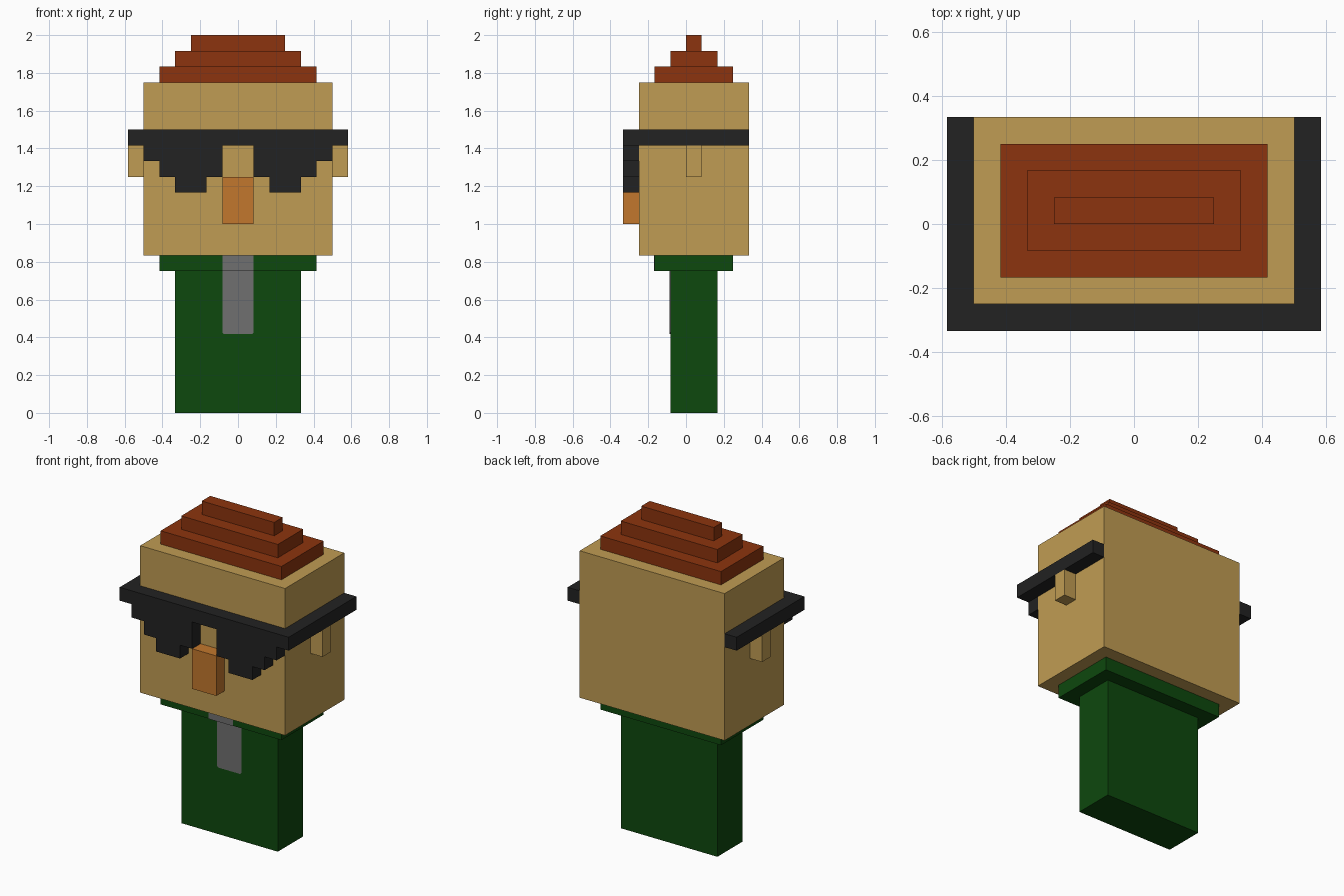
import bpy
import bmesh

if "Cube" in bpy.data.objects:
    bpy.data.objects.remove(bpy.data.objects["Cube"])

U = 1 / 12  # one block unit


def material(name, rgb):
    """Flat material from 0-255 sRGB values."""
    lin = [((c / 255 + 0.055) / 1.055) ** 2.4 if c > 10 else c / 255 / 12.92 for c in rgb]
    mat = bpy.data.materials.new(name)
    mat.diffuse_color = (*lin, 1)
    mat.use_nodes = True
    bsdf = next(n for n in mat.node_tree.nodes if n.type == 'BSDF_PRINCIPLED')
    bsdf.inputs["Base Color"].default_value = (*lin, 1)
    return mat


skin = material("skin tan", (192, 156, 83))
hair = material("hair rust", (140, 52, 14))
black = material("glasses black", (34, 34, 34))
green = material("shirt green", (13, 72, 13))
grey = material("tie grey", (112, 112, 112))
orange = material("nose orange", (194, 119, 45))


def prism(name, profile, y0, y1, mat):
    """Extrude an x-z outline from y0 to y1 (all in block units)."""
    bm = bmesh.new()
    face = bm.faces.new([bm.verts.new((x * U, y0 * U, z * U)) for x, z in profile])
    extruded = bmesh.ops.extrude_face_region(bm, geom=[face])["geom"]
    verts = [g for g in extruded if isinstance(g, bmesh.types.BMVert)]
    bmesh.ops.translate(bm, verts=verts, vec=(0, (y1 - y0) * U, 0))
    bmesh.ops.recalc_face_normals(bm, faces=bm.faces)
    mesh = bpy.data.meshes.new(name)
    bm.to_mesh(mesh)
    bm.free()
    mesh.materials.append(mat)
    obj = bpy.data.objects.new(name, mesh)
    bpy.context.collection.objects.link(obj)
    return obj


def block(name, x, y, z, mat):
    """Box from (min, max) ranges in block units."""
    return prism(name, [(x[0], z[0]), (x[1], z[0]), (x[1], z[1]), (x[0], z[1])], *y, mat)


# Torso, collar and head
block("torso", (-4, 4), (-1, 2), (0, 9), green)
block("collar", (-5, 5), (-2, 3), (9, 10), green)
block("head", (-6, 6), (-3, 4), (10, 21), skin)

# Stepped hair
for i in range(3):
    block(f"hair_step_{i + 1}", (i - 5, 5 - i), (i - 2, 3 - i), (21 + i, 22 + i), hair)

# Nose
block("nose", (-1, 1), (-4, -3), (12, 15), orange)

# Tie as thin plates, with clipped lower corners
t = 0.04
prism("tie", [(-0.9, 5), (0.9, 5), (1, 5.1), (1, 9), (-1, 9), (-1, 5.1)], -1 - t, -1, grey)
block("tie_knot", (-1, 1), (-2 - t, -2), (9, 10), grey)

# Sunglasses front: stepped lenses under a brow bar, mirrored outline
half = [(1, 17), (1, 15), (2, 15), (2, 14), (4, 14), (4, 15), (5, 15),
        (5, 16), (6, 16), (6, 17), (7, 17), (7, 18)]
outline = half + [(-x, z) for x, z in reversed(half)]
prism("glasses_front", outline, -4, -3, black)

# Glasses arms and ears
for side, s in (("left", 1), ("right", -1)):
    xs = sorted((6 * s, 7 * s))
    block(f"glasses_arm_{side}", xs, (-3, 4), (17, 18), black)
    block(f"ear_{side}", xs, (0, 1), (15, 17), skin)
